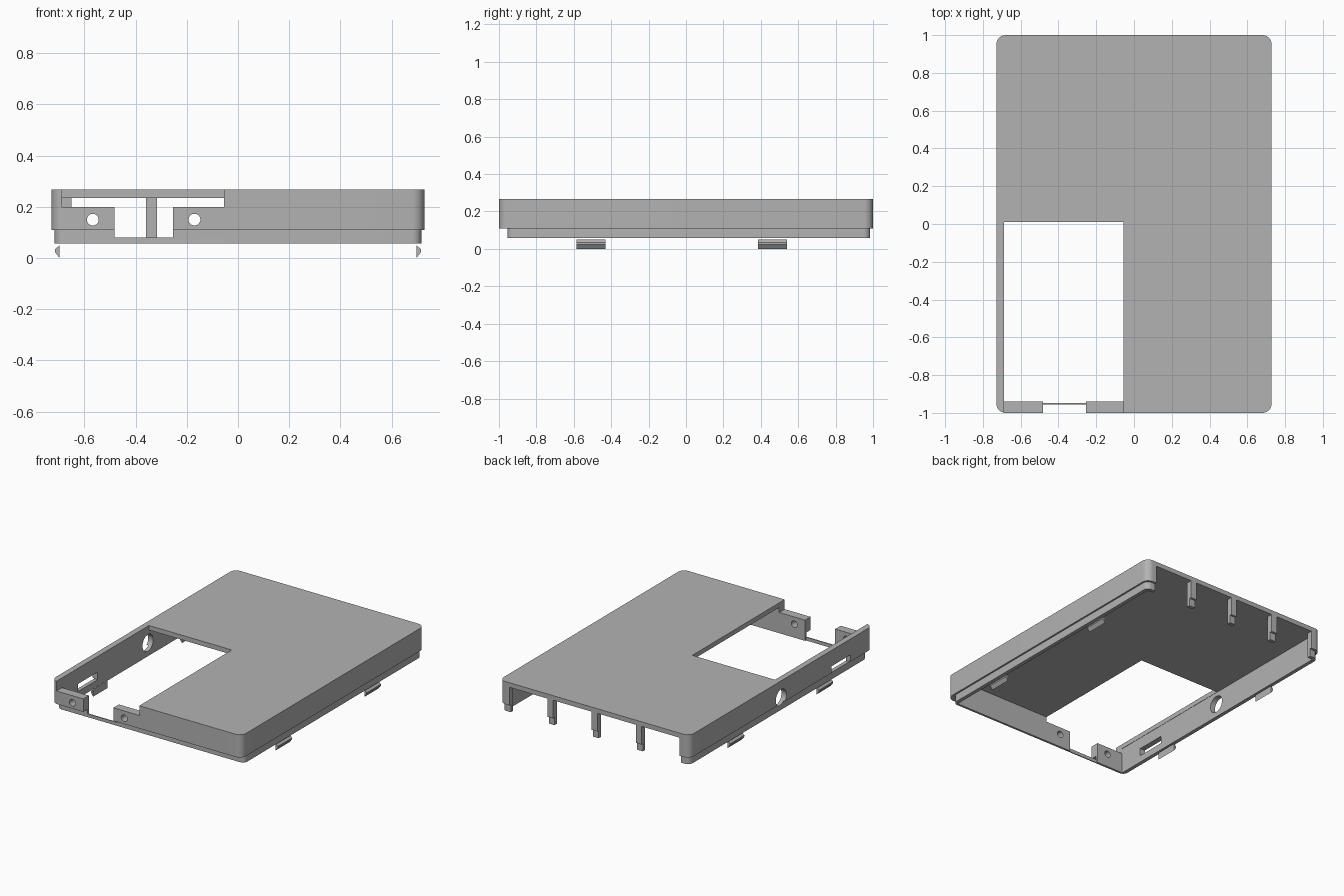
import bpy, bmesh, math
from mathutils import Matrix

cube = bpy.data.objects.get("Cube")
if cube:
    bpy.data.objects.remove(cube, do_unlink=True)

grey = bpy.data.materials.new("plain grey")
grey.use_nodes = True
grey.diffuse_color = (0.45, 0.45, 0.45, 1)
grey.node_tree.nodes["Principled BSDF"].inputs["Base Color"].default_value = grey.diffuse_color


def make(name, bm):
    bmesh.ops.recalc_face_normals(bm, faces=bm.faces)
    mesh = bpy.data.meshes.new(name)
    bm.to_mesh(mesh)
    bm.free()
    mesh.materials.append(grey)
    ob = bpy.data.objects.new(name, mesh)
    bpy.context.collection.objects.link(ob)
    return ob


def box(name, x, y, z, radius=0):
    """Box between (low, high) pairs, with optionally rounded upright edges."""
    bm = bmesh.new()
    bmesh.ops.create_cube(bm, size=1)
    for v in bm.verts:
        for i, (lo, hi) in enumerate((x, y, z)):
            v.co[i] = hi if v.co[i] > 0 else lo
    if radius:
        upright = [e for e in bm.edges if abs(e.verts[0].co.z - e.verts[1].co.z) > 0.01]
        bmesh.ops.bevel(bm, geom=upright, offset=radius, segments=8, profile=0.5, affect='EDGES')
    return make(name, bm)


def rod(name, centre, radius, axis):
    bm = bmesh.new()
    turn = Matrix.Rotation(math.pi / 2, 4, axis)
    bmesh.ops.create_cone(bm, cap_ends=True, segments=32, radius1=radius, radius2=radius,
                          depth=0.2, matrix=Matrix.Translation(centre) @ turn)
    return make(name, bm)


def combine(target, other, operation='DIFFERENCE'):
    mod = target.modifiers.new("combine", 'BOOLEAN')
    mod.operation, mod.object, mod.solver = operation, other, 'EXACT'
    bpy.ops.object.select_all(action='DESELECT')
    target.select_set(True)
    bpy.context.view_layer.objects.active = target
    bpy.ops.object.modifier_apply(modifier=mod.name)
    bpy.data.objects.remove(other, do_unlink=True)


# Outer cover with the narrower seating lip beneath it
shell = box("cover_shell", (-0.728, 0.728), (-1, 1), (0.11, 0.267), 0.048)
lip = box("lip", (-0.716, 0.716), (-0.955, 0.985), (0.057, 0.2), 0.036)
combine(shell, lip, 'UNION')

# Hollow inside
combine(shell, box("cavity", (-0.69, 0.69), (-0.94, 0.96), (-0.1, 0.235)))

# Large window in the roof, running out over the low front wall
combine(shell, box("window", (-0.688, -0.055), (-1.1, 0.01), (0.2, 0.4)))

# Front notch, leaving a thin rail at the bottom
combine(shell, box("notch", (-0.483, -0.253), (-1.1, -0.9), (0.08, 0.3)))
combine(shell, box("rail_trim", (-0.483, -0.253), (-0.948, -0.9), (0, 0.15)))

# Back openings between the corner posts and three thin posts
edges = [-0.65]
for post in (-0.338, 0, 0.338):
    edges += [post - 0.022, post + 0.022]
edges.append(0.65)
for lo, hi in zip(edges[::2], edges[1::2]):
    combine(shell, box("back_opening", (lo, hi), (0.9, 1.1), (-0.1, 0.235)))

# Screw holes in the front, round hole and slot in the side
for x in (-0.567, -0.17):
    combine(shell, rod("screw_hole", (x, -0.97, 0.15), 0.023, 'X'))
combine(shell, rod("side_hole", (-0.71, 0, 0.15), 0.058, 'Y'))
combine(shell, box("side_slot", (-0.8, -0.6), (-0.76, -0.55), (0.105, 0.157)))

bpy.ops.object.select_all(action='DESELECT')
shell.select_set(True)
bpy.context.view_layer.objects.active = shell
bpy.ops.object.shade_smooth_by_angle(angle=math.radians(30))

# Wedge-shaped snap clips below both long sides
wedge = [(0.697, 0), (0.715, 0.024), (0.715, 0.034), (0.697, 0.05)]
for side, side_name in ((-1, "right"), (1, "left")):
    for y, place in ((-0.508, "front"), (0.462, "back")):
        bm = bmesh.new()
        face = bm.faces.new([bm.verts.new((side * x, y - 0.078, z)) for x, z in wedge])
        new = bmesh.ops.extrude_face_region(bm, geom=[face])["geom"]
        bmesh.ops.translate(bm, vec=(0, 0.156, 0),
                            verts=[g for g in new if isinstance(g, bmesh.types.BMVert)])
        make(f"{place}_{side_name}_snap_clip", bm)
